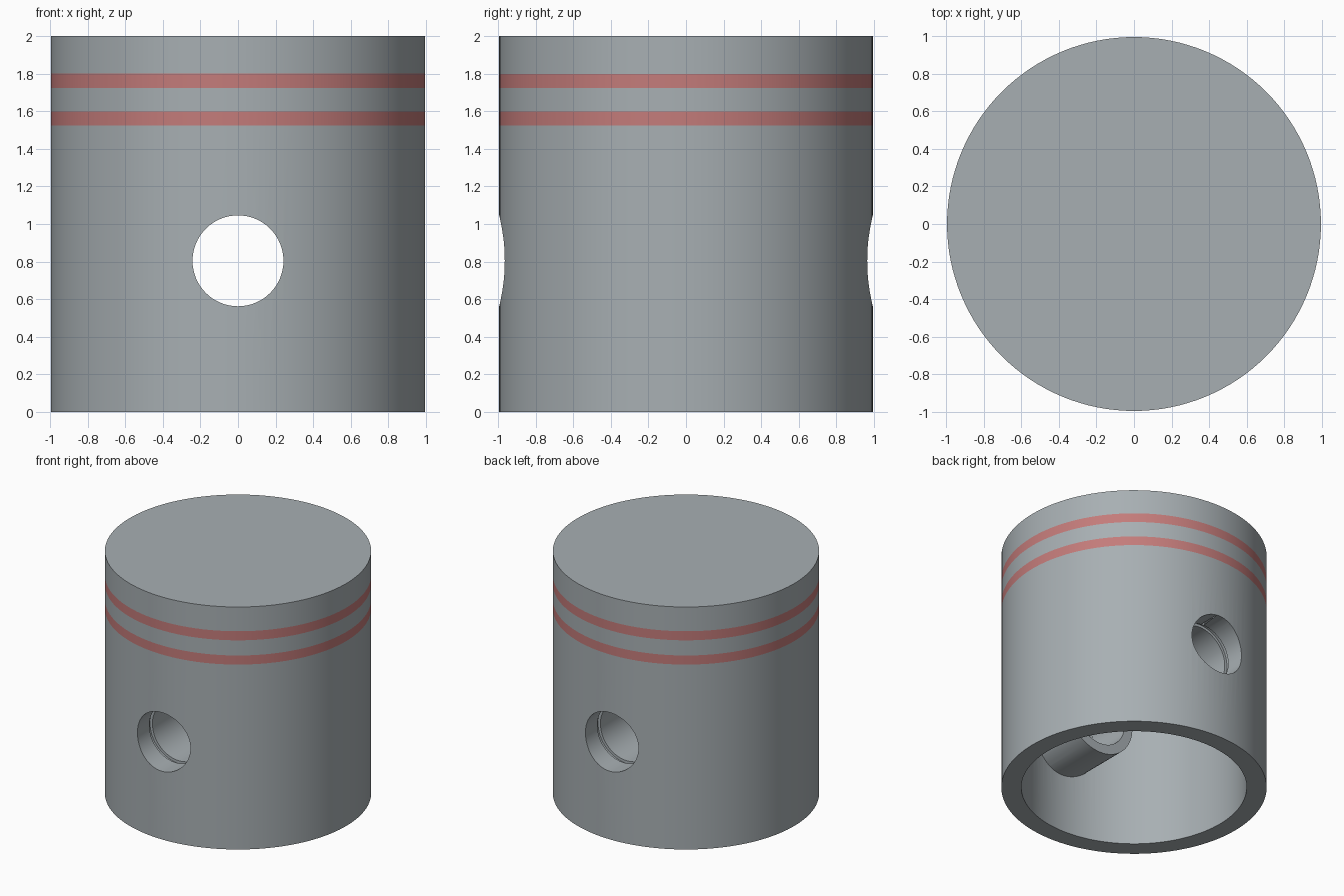
import bpy
import bmesh
from math import cos, sin, tau, radians
from mathutils import Matrix

if "Cube" in bpy.data.objects:
    bpy.data.objects.remove(bpy.data.objects["Cube"], do_unlink=True)

RADIUS, INNER, HEIGHT, CEILING = 0.995, 0.845, 2.0, 1.65
PIN_Z, BORE, BOSS, BOSS_END = 0.804, 0.242, 0.32, 0.4
BANDS = [(1.525, 1.6), (1.725, 1.8)]


def make_material(name, color):
    mat = bpy.data.materials.new(name)
    mat.use_nodes = True
    mat.diffuse_color = color
    mat.node_tree.nodes["Principled BSDF"].inputs["Base Color"].default_value = color
    return mat


metal = make_material("grey metal", (0.39, 0.43, 0.45, 1))
ring_red = make_material("ring red", (0.55, 0.20, 0.195, 1))


def stacked_cylinder(name, radius, levels, segments, along_y=False):
    """Capped cylinder with an edge loop at every level along its axis."""
    bm = bmesh.new()
    loops = [[bm.verts.new((radius * cos(tau * i / segments),
                            radius * sin(tau * i / segments), z))
              for i in range(segments)] for z in levels]
    for low, high in zip(loops, loops[1:]):
        for i in range(segments):
            j = (i + 1) % segments
            bm.faces.new((low[i], low[j], high[j], high[i]))
    bm.faces.new(loops[0][::-1])
    bm.faces.new(loops[-1])
    if along_y:
        turn = Matrix.Translation((0, 0, PIN_Z)) @ Matrix.Rotation(radians(90), 4, "X")
        bmesh.ops.transform(bm, matrix=turn, verts=bm.verts)
    mesh = bpy.data.meshes.new(name)
    bm.to_mesh(mesh)
    bm.free()
    obj = bpy.data.objects.new(name, mesh)
    mesh.materials.append(metal)
    bpy.context.collection.objects.link(obj)
    return obj


def subtract(target, cutter):
    """Cut one solid out of another, then drop the cutter."""
    cutter.hide_render = True
    mod = target.modifiers.new("cut", "BOOLEAN")
    mod.operation, mod.solver, mod.object = "DIFFERENCE", "EXACT", cutter
    bpy.context.view_layer.objects.active = target
    bpy.ops.object.modifier_apply(modifier=mod.name)
    bpy.data.objects.remove(cutter, do_unlink=True)


# Outer body, with two flush coloured ring bands
levels = [0] + [z for band in BANDS for z in band] + [HEIGHT]
body = stacked_cylinder("piston_body", RADIUS, levels, 128)
body.data.materials.append(ring_red)
for face in body.data.polygons:
    if any(low < face.center.z < high for low, high in BANDS):
        face.material_index = 1

# Hollow skirt, leaving a pin boss on the front and back walls
cavity = stacked_cylinder("cavity_cutter", INNER, [-0.2, CEILING], 128)
for side in (-1, 1):
    span = sorted((side * BOSS_END, side * 1.2))
    subtract(cavity, stacked_cylinder("boss", BOSS, span, 64, True))
subtract(body, cavity)

# Pin bore through both walls, with a clip groove near each end
subtract(body, stacked_cylinder("bore_cutter", BORE, [-1.3, 1.3], 64, True))
for side in (-1, 1):
    span = [side * 0.79 - 0.02, side * 0.79 + 0.02]
    subtract(body, stacked_cylinder("groove_cutter", BORE + 0.022, span, 64, True))

# Smooth round walls with crisp edges
bpy.ops.object.select_all(action="DESELECT")
body.select_set(True)
bpy.context.view_layer.objects.active = body
bpy.ops.object.shade_smooth_by_angle(angle=radians(30))
